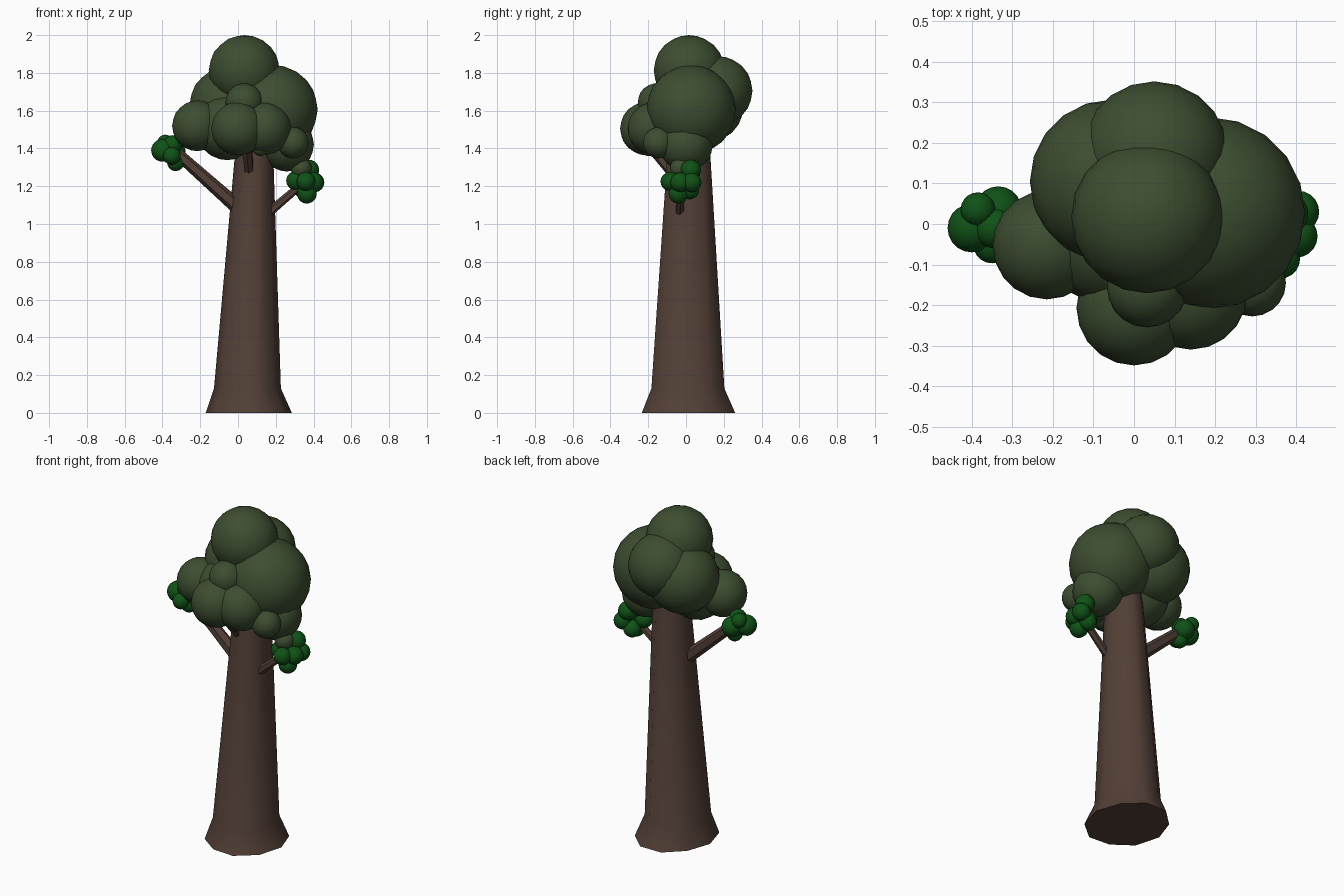
import bpy, bmesh, math
from mathutils import Vector, Matrix

if "Cube" in bpy.data.objects:
    bpy.data.objects.remove(bpy.data.objects["Cube"])


def material(name, rgb):
    m = bpy.data.materials.new(name)
    m.diffuse_color = (*rgb, 1)
    m.use_nodes = True
    m.node_tree.nodes["Principled BSDF"].inputs["Base Color"].default_value = m.diffuse_color
    return m


BARK = material("bark", (0.085, 0.05, 0.037))
LEAF = material("dark_leaves", (0.046, 0.075, 0.03))
BRIGHT = material("bright_leaves", (0.005, 0.085, 0.008))


def finish(bm, name, mat, angle=60):
    bmesh.ops.recalc_face_normals(bm, faces=bm.faces)
    me = bpy.data.meshes.new(name)
    bm.to_mesh(me)
    bm.free()
    me.materials.append(mat)
    ob = bpy.data.objects.new(name, me)
    bpy.context.collection.objects.link(ob)
    bpy.context.view_layer.objects.active = ob
    ob.select_set(True)
    bpy.ops.object.shade_smooth_by_angle(angle=math.radians(angle))
    ob.select_set(False)
    return ob


def clump(name, balls, mat, detail):
    bm = bmesh.new()
    for x, y, z, r in balls:
        bmesh.ops.create_icosphere(bm, subdivisions=detail, radius=r,
                                   matrix=Matrix.Translation((x, y, z)))
    return finish(bm, name, mat)


def branch(name, a, b, r1, r2):
    a, b = Vector(a), Vector(b)
    d = b - a
    bm = bmesh.new()
    rot = d.to_track_quat('Z', 'Y').to_matrix().to_4x4()
    bmesh.ops.create_cone(bm, cap_ends=True, segments=6, radius1=r1, radius2=r2,
                          depth=d.length,
                          matrix=Matrix.Translation((a + b) / 2) @ rot)
    return finish(bm, name, BARK, 40)


# Trunk: leaning taper with a flared, slightly uneven foot
SIDES = 10
bm = bmesh.new()
rings = []
for z, cx, cy, rx, ry, uneven in [(0, 0.057, 0.013, 0.228, 0.26, 0.04),
                                  (0.13, 0.05, 0.01, 0.177, 0.203, 0.02),
                                  (1.36, 0.085, 0.015, 0.102, 0.12, 0.0),
                                  (1.5, 0.088, 0.015, 0.09, 0.105, 0.0)]:
    ring = []
    for i in range(SIDES):
        a = math.tau * i / SIDES
        k = 1 - uneven * (i % 3 == 1)
        ring.append(bm.verts.new((cx + rx * k * math.cos(a), cy + ry * k * math.sin(a), z)))
    rings.append(ring)
for lo, hi in zip(rings, rings[1:]):
    for i in range(SIDES):
        j = (i + 1) % SIDES
        bm.faces.new((lo[i], lo[j], hi[j], hi[i]))
bm.faces.new(rings[0][::-1])
bm.faces.new(rings[-1])
finish(bm, "trunk", BARK, 50)

# Branches
branch("left_branch", (0.02, 0.0, 1.07), (-0.34, 0.0, 1.39), 0.04, 0.03)
branch("right_branch", (0.15, -0.035, 1.05), (0.35, -0.02, 1.22), 0.024, 0.02)
branch("front_branch", (0.06, -0.075, 1.27), (0.045, -0.2, 1.43), 0.025, 0.03)

# Main crown
clump("crown", [
    (0.033, 0.017, 1.812, 0.188),    # top
    (0.185, 0.027, 1.605, 0.237),    # right
    (0.05, 0.168, 1.705, 0.184),     # back
    (-0.055, 0.105, 1.63, 0.202),    # back left
    (-0.215, -0.052, 1.52, 0.134),   # far left
    (0.0, -0.207, 1.505, 0.142),     # front
    (0.14, -0.17, 1.505, 0.14),      # front right
    (0.033, -0.155, 1.645, 0.1),     # front upper
    (0.292, -0.145, 1.43, 0.083),    # right lower front
    (0.26, 0.0, 1.42, 0.142),        # right lower
    (0.335, -0.03, 1.295, 0.055),    # right tip
    (-0.055, -0.03, 1.51, 0.172),    # left lower
    (0.12, -0.2, 1.405, 0.045),      # front bump
], LEAF, 3)

# Small bright tufts at the branch ends
clump("left_tuft", [
    (-0.4, -0.01, 1.39, 0.06), (-0.335, 0.035, 1.38, 0.058),
    (-0.385, 0.035, 1.43, 0.043), (-0.35, -0.05, 1.36, 0.047),
    (-0.33, 0.0, 1.325, 0.045), (-0.345, -0.01, 1.42, 0.05),
], BRIGHT, 3)
clump("right_tuft", [
    (0.305, -0.03, 1.23, 0.05), (0.365, -0.04, 1.16, 0.052),
    (0.405, 0.03, 1.22, 0.052), (0.375, 0.025, 1.285, 0.055),
    (0.36, -0.085, 1.225, 0.05), (0.4, -0.03, 1.22, 0.053),
    (0.35, 0.02, 1.18, 0.05),
], BRIGHT, 3)
